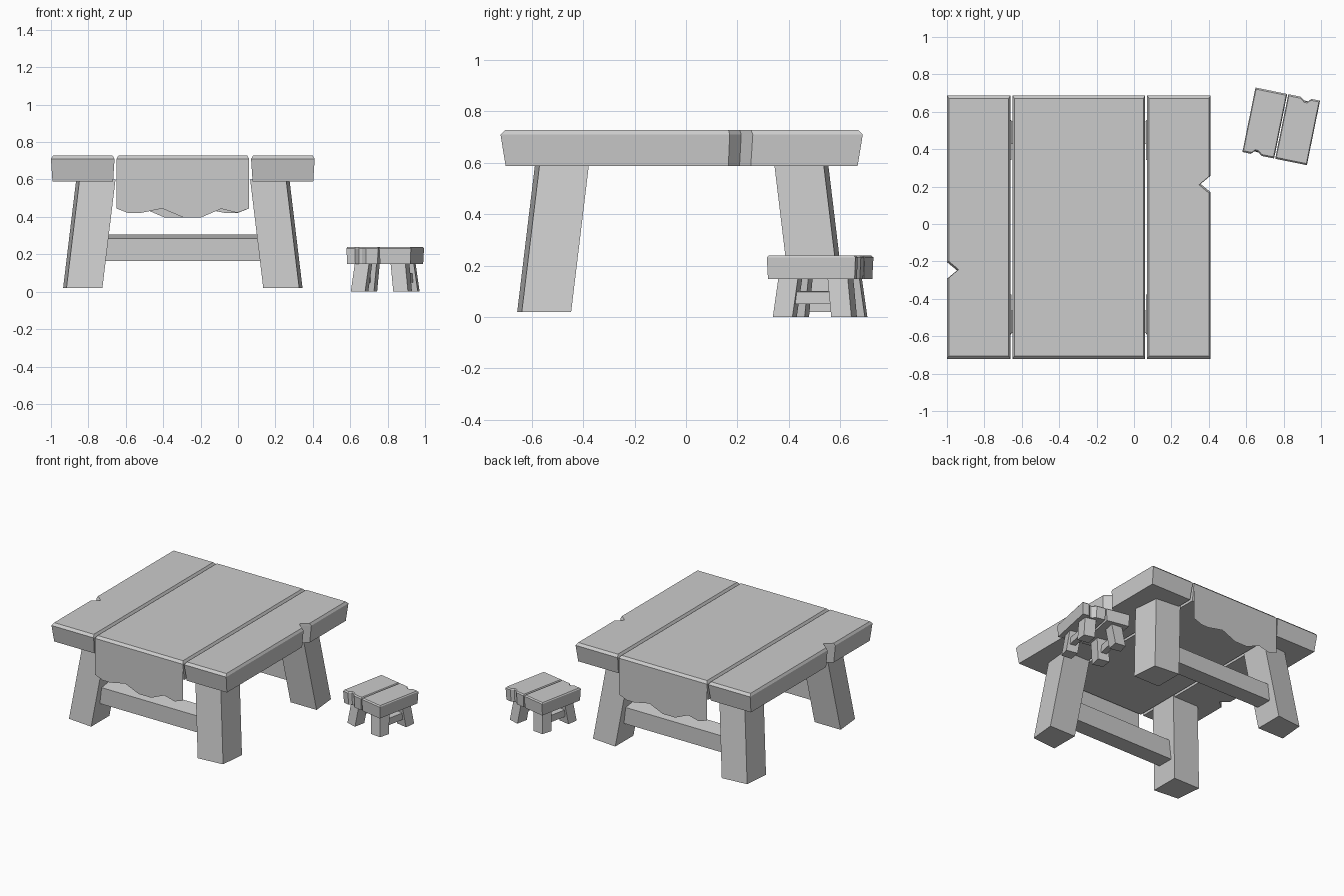
import bpy, bmesh
from math import radians
from mathutils import Matrix

if "Cube" in bpy.data.objects:
    bpy.data.objects.remove(bpy.data.objects["Cube"])


def make(name, layers, mat=Matrix()):
    """Closed solid lofted through equal-length polygon layers."""
    bm = bmesh.new()
    rings = [[bm.verts.new(p) for p in layer] for layer in layers]
    n = len(rings[0])
    bm.faces.new(rings[0][::-1])
    bm.faces.new(rings[-1])
    for a, b in zip(rings, rings[1:]):
        for i in range(n):
            j = (i + 1) % n
            bm.faces.new((a[i], a[j], b[j], b[i]))
    bmesh.ops.recalc_face_normals(bm, faces=bm.faces[:])
    bm.transform(mat)
    return finish(name, bm)


def finish(name, bm):
    me = bpy.data.meshes.new(name)
    bm.to_mesh(me)
    bm.free()
    ob = bpy.data.objects.new(name, me)
    bpy.context.collection.objects.link(ob)
    return ob


def plank(name, outline, z0, z1, bevel, taper_x, taper_y, mat=Matrix()):
    """Board with a chamfered top rim and a slightly narrower underside."""
    xs, ys = [p[0] for p in outline], [p[1] for p in outline]
    cx, cy = (min(xs) + max(xs)) / 2, (min(ys) + max(ys)) / 2
    hx, hy = max(xs) - cx, max(ys) - cy

    def ring(dx, dy, z):
        return [(cx + (x - cx) * (1 - dx / hx), cy + (y - cy) * (1 - dy / hy), z)
                for x, y in outline]
    return make(name, [ring(taper_x, taper_y, z0), ring(0, 0, z1 - bevel),
                       ring(bevel * .6, bevel, z1)], mat)


def leg(name, sx, sy, out, width, lean, z0, z1, pull, mat):
    """Splayed leg whose outer corner is pulled in a little."""
    def ring(o, z):
        i = o - width
        pts = [(i, i), (o, i), (o - pull, o - pull), (i, o)]
        return [(sx * x, sy * y, z) for x, y in pts]
    return make(name, [ring(out, z0), ring(out - lean, z1)], mat)


CORNERS = [("front_left", -1, -1), ("front_right", 1, -1),
           ("back_left", -1, 1), ("back_right", 1, 1)]

# Table top boards, local to the table centre
table = Matrix.Translation((-.295, -.017, 0))
H = .705
side = [(.365, -H), (H, -H), (H, .187), (.65, .232), (H, .277), (H, H), (.365, H)]
half_turn = Matrix.Rotation(radians(180), 4, 'Z')
plank("right_board", side, .588, .727, .017, .008, .02, table)
plank("left_board", side, .588, .727, .017, .008, .02, table @ half_turn)
plank("middle_board", [(-.355, -H), (.355, -H), (.355, H), (-.355, H)],
      .588, .727, .017, .002, .02, table)

# Cloth flaps hanging at the front and back
hem = [(-.355, .445), (-.29, .42), (-.23, .42), (-.11, .445), (0, .398),
       (.10, .398), (.205, .443), (.29, .422), (.355, .445)]
for name, turn in (("front_cloth", Matrix()), ("back_cloth", half_turn)):
    bm = bmesh.new()
    top = [bm.verts.new((x, -H, .71)) for x, z in hem]
    low = [bm.verts.new((x, -H, z)) for x, z in hem]
    for i in range(len(hem) - 1):
        bm.faces.new((low[i], low[i + 1], top[i + 1], top[i]))
    bmesh.ops.dissolve_limit(bm, angle_limit=.01, verts=bm.verts[:], edges=bm.edges[:])
    bm.transform(table @ turn)
    finish(name, bm)

# Table legs
for n, sx, sy in CORNERS:
    leg("table_leg_" + n, sx, sy, .64, .21, .07, .02, .60, .018, table)

# Table stretchers running left to right
for n, s in (("front", -1), ("back", 1)):
    section = [(.565, .165), (.565, .285), (.445, .305), (.445, .165)]
    make("table_stretcher_" + n,
         [[(x, s * y, z) for y, z in section] for x in (-.42, .42)], table)

# Stool seat: two boards, each with a chipped end
stool = Matrix.Translation((.787, .522, 0)) @ Matrix.Rotation(radians(-11.5), 4, 'Z')
S = .176
seat = [(.003, -S), (S, -S), (S, S), (.13, S), (.112, .157), (.095, .158),
        (.07, S), (.003, S)]
plank("seat_right_board", seat, .147, .24, .008, .004, .004, stool)
plank("seat_left_board", seat, .147, .24, .008, .004, .004, stool @ half_turn)

# Stool legs
for n, sx, sy in CORNERS:
    leg("stool_leg_" + n, sx, sy, .162, .085, .018, 0, .15, .006, stool)

# Stool stretchers running front to back
for n, s in (("left", -1), ("right", 1)):
    section = [(.137, .05), (.135, .098), (.095, .102), (.095, .05)]
    make("stool_stretcher_" + n,
         [[(s * x, y, z) for x, z in section] for y in (-.09, .09)], stool)
